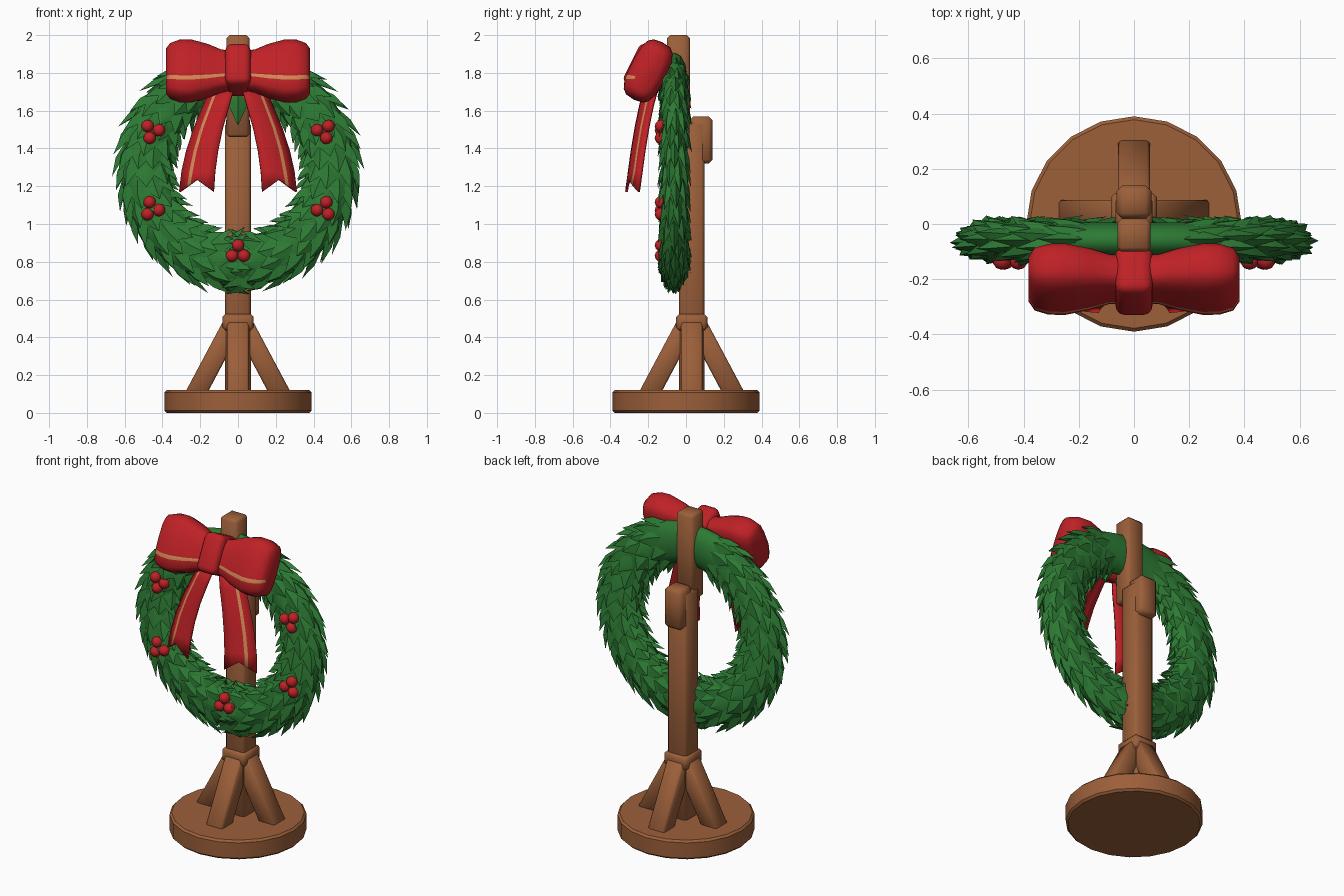
import bpy, bmesh, math, random
from mathutils import Vector, Matrix

if "Cube" in bpy.data.objects:
    bpy.data.objects.remove(bpy.data.objects["Cube"])

random.seed(4)

def material(name, rgb):
    m = bpy.data.materials.new(name)
    m.diffuse_color = (*rgb, 1)
    m.use_nodes = True
    m.node_tree.nodes["Principled BSDF"].inputs["Base Color"].default_value = m.diffuse_color
    return m

WOOD = material("warm wood", (0.33, 0.115, 0.042))
GREEN = material("leaf green", (0.026, 0.195, 0.034))
RED = material("ribbon red", (0.52, 0.015, 0.019))
GOLD = material("ribbon gold", (0.66, 0.25, 0.09))

def finish(bm, name, mats, angle=40, recalc=True):
    if recalc:
        bmesh.ops.recalc_face_normals(bm, faces=bm.faces)
    me = bpy.data.meshes.new(name)
    bm.to_mesh(me)
    bm.free()
    ob = bpy.data.objects.new(name, me)
    bpy.context.collection.objects.link(ob)
    for m in mats:
        me.materials.append(m)
    bpy.ops.object.select_all(action='DESELECT')
    ob.select_set(True)
    bpy.context.view_layer.objects.active = ob
    bpy.ops.object.shade_smooth_by_angle(angle=math.radians(angle))
    return ob

def box(name, center, size, mat, rot=Matrix(), bevel=0.015, segs=1):
    bm = bmesh.new()
    bmesh.ops.create_cube(bm, size=1)
    bmesh.ops.scale(bm, vec=size, verts=bm.verts)
    bmesh.ops.bevel(bm, geom=bm.edges[:], offset=bevel, segments=segs, profile=0.5, affect='EDGES')
    bmesh.ops.transform(bm, matrix=Matrix.Translation(center) @ rot.to_4x4(), verts=bm.verts)
    return finish(bm, name, [mat], 50)

# Round base
bm = bmesh.new()
bmesh.ops.create_cone(bm, cap_ends=True, segments=20, radius1=0.39, radius2=0.39, depth=0.12,
                      matrix=Matrix.Translation((0, 0, 0.06)))
rim = [e for e in bm.edges if abs(e.verts[0].co.z - e.verts[1].co.z) < 1e-4]
bmesh.ops.bevel(bm, geom=rim, offset=0.012, segments=1, affect='EDGES')
finish(bm, "round_base", [WOOD])

# Post, hanging block and collar
AX = 0.03
box("lower_post", (0, AX, 0.82), (0.135, 0.135, 1.44), WOOD)
box("upper_post", (0, -0.04, 1.73), (0.12, 0.12, 0.54), WOOD)
box("hanging_block", (0, 0.08, 1.445), (0.125, 0.12, 0.25), WOOD, bevel=0.02)
box("post_collar", (0, AX, 0.48), (0.165, 0.165, 0.085), WOOD)

# Four slanted braces
for i in range(4):
    a = i * math.pi / 2
    out = Vector((math.cos(a), math.sin(a), 0))
    foot = out * 0.23 + Vector((0, AX, 0.09))
    head = out * 0.025 + Vector((0, AX, 0.475))
    z = (head - foot).normalized()
    side = Vector((0, 0, 1)).cross(out)
    rot = Matrix((side.cross(z), side, z)).transposed()
    box("brace_%d" % (i + 1), (foot + head) / 2, (0.105, 0.115, (head - foot).length), WOOD, rot, 0.01)

# Wreath: elliptical ring core; theta runs from the top, phi around the tube
CZ, CY, R = 1.29, -0.06, 0.49
def ring_point(theta, phi, g, s=1):
    r = R + 0.13 * g * math.cos(phi)
    return Vector((s * r * math.sin(theta), CY - 0.066 * g * math.sin(phi), CZ + r * math.cos(theta)))

bm = bmesh.new()
N, M = 48, 12
grid = [[bm.verts.new(ring_point(2 * math.pi * i / N, 2 * math.pi * j / M, 1)) for j in range(M)]
        for i in range(N)]
for i in range(N):
    for j in range(M):
        bm.faces.new((grid[i][j], grid[(i + 1) % N][j], grid[(i + 1) % N][(j + 1) % M], grid[i][(j + 1) % M]))
finish(bm, "wreath_core", [GREEN], 60)

# Overlapping leaves that run down both sides from the top
bm = bmesh.new()
def leaf(theta, phi, s, length, wid, lift):
    pts = [ring_point(theta, phi, 0.95, s),
           ring_point(theta + length * 0.5, phi - wid, 1.06, s),
           ring_point(theta + length, phi, lift, s),
           ring_point(theta + length * 0.5, phi + wid, 1.06, s),
           ring_point(theta + length * 0.5, phi, 1.24, s)]
    v = [bm.verts.new(p) for p in pts]
    for k in range(4):
        tri = (v[k], v[(k + 1) % 4], v[4])
        bm.faces.new(tri if s > 0 else tri[::-1])

ROWS, AROUND = 17, 10
for s in (1, -1):
    for i in range(ROWS):
        theta = 0.3 + i * (math.pi - 0.46) / (ROWS - 1)
        for j in range(AROUND):
            phi = 2 * math.pi * (j + 0.5 * (i % 2)) / AROUND
            leaf(theta + random.uniform(-0.03, 0.03), phi + random.uniform(-0.1, 0.1), s,
                 random.uniform(0.25, 0.31), 0.4, random.uniform(1.28, 1.42))
finish(bm, "wreath_leaves", [GREEN], 35, recalc=False)

# Single leaf hanging under the knot
bm = bmesh.new()
vs = [bm.verts.new(p) for p in ((0, -0.1, 1.72), (0.05, -0.11, 1.63), (0, -0.12, 1.52), (-0.05, -0.11, 1.63))]
mid = bm.verts.new((0, -0.14, 1.63))
for k in range(4):
    bm.faces.new((vs[k], vs[(k + 1) % 4], mid))
bm.faces.new(vs[::-1])
finish(bm, "knot_leaf", [GREEN])

# Berry clusters of three
for n, (x, z, turn) in enumerate(((-0.455, 1.49, 40), (0.455, 1.49, -40), (-0.455, 1.08, 20),
                                  (0.455, 1.08, -20), (0, 0.85, 0))):
    bm = bmesh.new()
    for k in range(3):
        a = math.radians(90 + turn + 120 * k)
        loc = Vector((x + 0.037 * math.cos(a), -0.132, z + 0.037 * math.sin(a)))
        bmesh.ops.create_icosphere(bm, subdivisions=2, radius=0.034, matrix=Matrix.Translation(loc))
    finish(bm, "berry_cluster_%d" % (n + 1), [RED])

# Bow: lobes lofted along x in a tilted frame (W along ribbon width, D to the front)
BC = Vector((0, -0.2, 1.81))
W = Vector((0, 0.447, 0.894))
D = Vector((0, -0.894, 0.447))
ANGLES = [-25, -16, 5, 30, 50, 70, 90, 110, 130, 155, 180, 205, 230, 250, 270, 290, 310]
# x, half width, half depth
LOBE = [(0.03, 0.105, 0.07), (0.09, 0.115, 0.07), (0.16, 0.145, 0.085), (0.25, 0.17, 0.098),
        (0.31, 0.168, 0.097), (0.36, 0.15, 0.085), (0.382, 0.125, 0.05)]
def power(v):
    return math.copysign(abs(v) ** 0.65, v)

for s, side in ((1, "right"), (-1, "left")):
    bm = bmesh.new()
    rings = []
    for x, hw, hd in LOBE:
        rings.append([bm.verts.new(BC + Vector((s * x, 0, 0))
                      + W * hw * power(math.sin(math.radians(a)))
                      + D * hd * power(math.cos(math.radians(a)))) for a in ANGLES])
    n = len(ANGLES)
    for r0, r1 in zip(rings, rings[1:]):
        for k in range(n):
            f = bm.faces.new((r0[k], r0[(k + 1) % n], r1[(k + 1) % n], r1[k]))
            f.material_index = 1 if k == 0 else 0
    bm.faces.new(rings[0])
    bm.faces.new(rings[-1])
    finish(bm, "bow_lobe_" + side, [RED, GOLD], 45)

    # Hanging tail with a notched end and a gold stripe near the outer edge
    bm = bmesh.new()
    cols = [0, 0.25, 0.5, 0.66, 0.76, 1]
    path = [(0.02, 0.14, 1.72, -0.19), (0.045, 0.18, 1.63, -0.215), (0.08, 0.23, 1.51, -0.24),
            (0.105, 0.27, 1.39, -0.26), (0.12, 0.295, 1.28, -0.275), (0.127, 0.308, 1.17, -0.29)]
    rows = []
    for i, (xi, xo, z, y) in enumerate(path):
        notch = 0.065 if i == len(path) - 1 else 0
        rows.append([bm.verts.new((s * (xi + (xo - xi) * u), y - 0.025 + 0.065 * u * u,
                                   z + notch * (1 - abs(2 * u - 1)))) for u in cols])
    for r0, r1 in zip(rows, rows[1:]):
        for k in range(len(cols) - 1):
            f = bm.faces.new((r0[k], r0[k + 1], r1[k + 1], r1[k]))
            f.material_index = 1 if k == 3 else 0
    tail = finish(bm, "bow_tail_" + side, [RED, GOLD], 45)
    mod = tail.modifiers.new("thickness", 'SOLIDIFY')
    mod.thickness = 0.015
    mod.offset = 0

# Bow knot
box("bow_knot", BC + Vector((0, 0, 0.005)), (0.135, 0.2, 0.235), RED,
    Matrix((Vector((1, 0, 0)), -D, W)).transposed(), 0.035, 3)
